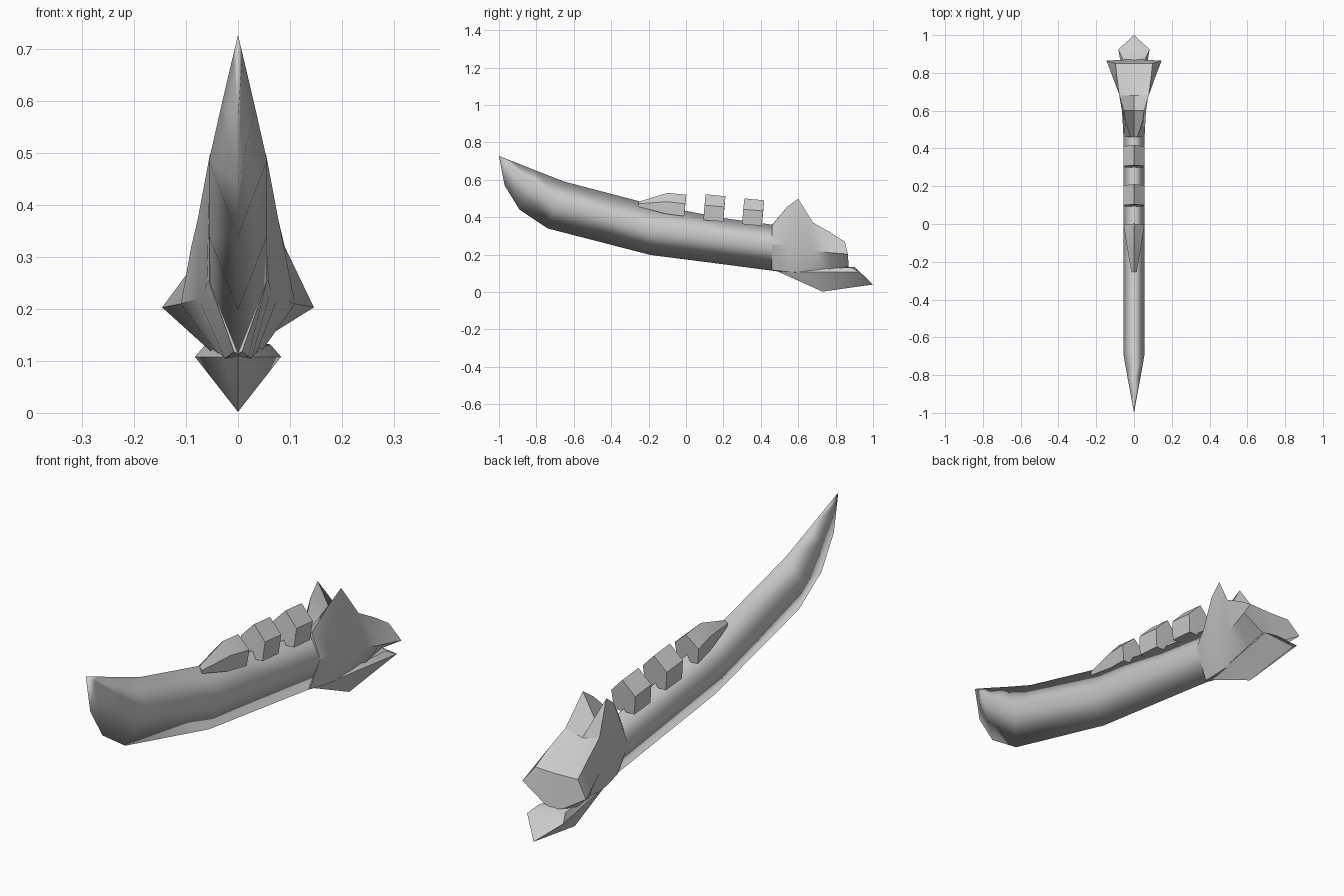
import bpy, bmesh
from math import radians

cube = bpy.data.objects.get("Cube")
if cube:
    bpy.data.objects.remove(cube)

grey = bpy.data.materials.new("plain_grey")
grey.use_nodes = True
colour = (0.6, 0.6, 0.6, 1)
grey.diffuse_color = colour
grey.node_tree.nodes["Principled BSDF"].inputs["Base Color"].default_value = colour


def finish(name, bm, angle):
    bmesh.ops.remove_doubles(bm, verts=bm.verts, dist=0.0005)
    bmesh.ops.recalc_face_normals(bm, faces=bm.faces)
    mesh = bpy.data.meshes.new(name)
    bm.to_mesh(mesh)
    bm.free()
    mesh.materials.append(grey)
    obj = bpy.data.objects.new(name, mesh)
    bpy.context.collection.objects.link(obj)
    bpy.ops.object.select_all(action='DESELECT')
    obj.select_set(True)
    bpy.context.view_layer.objects.active = obj
    if angle >= 180:
        bpy.ops.object.shade_smooth()
    else:
        bpy.ops.object.shade_smooth_by_angle(angle=radians(angle))


def loft(name, sections, angle=30):
    """Skin half sections that run from the top centre to the bottom centre."""
    bm = bmesh.new()
    rings = []
    for half in sections:
        ring = half + [(-x, y, z) for x, y, z in half[-2:0:-1]]
        rings.append([bm.verts.new(p) for p in ring])
    n = len(rings[0])
    for a, b in zip(rings, rings[1:]):
        for i in range(n):
            j = (i + 1) % n
            bm.faces.new((a[i], a[j], b[j], b[i]))
    bm.faces.new(rings[0])
    bm.faces.new(rings[-1])
    bmesh.ops.triangulate(bm, faces=[f for f in bm.faces if len(f.verts) > 4])
    bmesh.ops.dissolve_degenerate(bm, edges=bm.edges, dist=0.0005)
    finish(name, bm, angle)


# Long curved hull: ridge, side edge and keel at each station
W = 0.056
hull = [
    [(0, -1, .727), (0, -1, .727), (0, -1, .727)],
    [(0, -.93, .70), (.009, -.95, .69), (0, -.97, .57)],
    [(0, -.80, .648), (.033, -.82, .587), (0, -.89, .44)],
    [(0, -.65, .59), (W, -.69, .485), (0, -.74, .34)],
    [(0, -.20, .472), (W, -.20, .34), (0, -.19, .198)],
    [(0, .20, .395), (W, .20, .29), (0, .20, .148)],
    [(0, .46, .36), (W, .46, .255), (0, .49, .11)],
    [(0, .56, .345), (W, .56, .245), (0, .56, .108)],
]
loft("hull", hull, 180)


# Three saddle blocks along the ridge, the first with a tapered nose
def saddle(y, top, low, width=0.055, lean=0.012):
    mid = top - (top - low) * 0.42
    return [(0, y + lean, top), (width, y + lean / 2, mid),
            (width * 0.85, y, low), (0, y, low)]


loft("front_block", [saddle(-.255, .482, .457, .014, 0),
                     saddle(-.11, .53, .418, .04), saddle(-.01, .52, .405)])
for name, y, top in (("middle_block", .093, .522), ("rear_block", .30, .50)):
    loft(name, [saddle(y, top, top - .137), saddle(y + .106, top - .01, top - .146)])


# Tail body: valley, fin edge, side point, lower edge and belly per station
def tail(y, valley, fin, side, low, belly):
    return [(0, y, valley), (fin[0], y, fin[1]), (side[0], y, side[1]),
            (low[0], y, low[1]), (0, y, belly)]


loft("tail_body", [
    tail(.46, .358, (.018, .356), (W, .255), (.008, .118), .114),
    tail(.54, .37, (.045, .455), (.06, .25), (.02, .108), .106),
    tail(.60, .40, (.054, .498), (.064, .235), (.026, .105), .102),
    tail(.68, .35, (.078, .37), (.076, .22), (.03, .102), .10),
    tail(.77, .31, (.09, .32), (.11, .21), (.032, .10), .10),
    [(0, .85, .265), (.098, .85, .268), (.146, .865, .203),
     (.045, .87, .14), (0, .87, .125)],
], 25)

# Faceted lower tail fin
bm = bmesh.new()
points = [(0, .49, .11), (0, .73, .002), (0, 1, .04), (0, .90, .135)]
for s in (-1, 1):
    points += [(s * .083, .925, .108), (s * .062, .88, .132), (s * .03, .62, .108)]
for p in points:
    bm.verts.new(p)
hull_result = bmesh.ops.convex_hull(bm, input=bm.verts)
loose = [v for v in bm.verts if not v.link_faces]
bmesh.ops.delete(bm, geom=loose, context='VERTS')
finish("lower_tail_fin", bm, 35)
